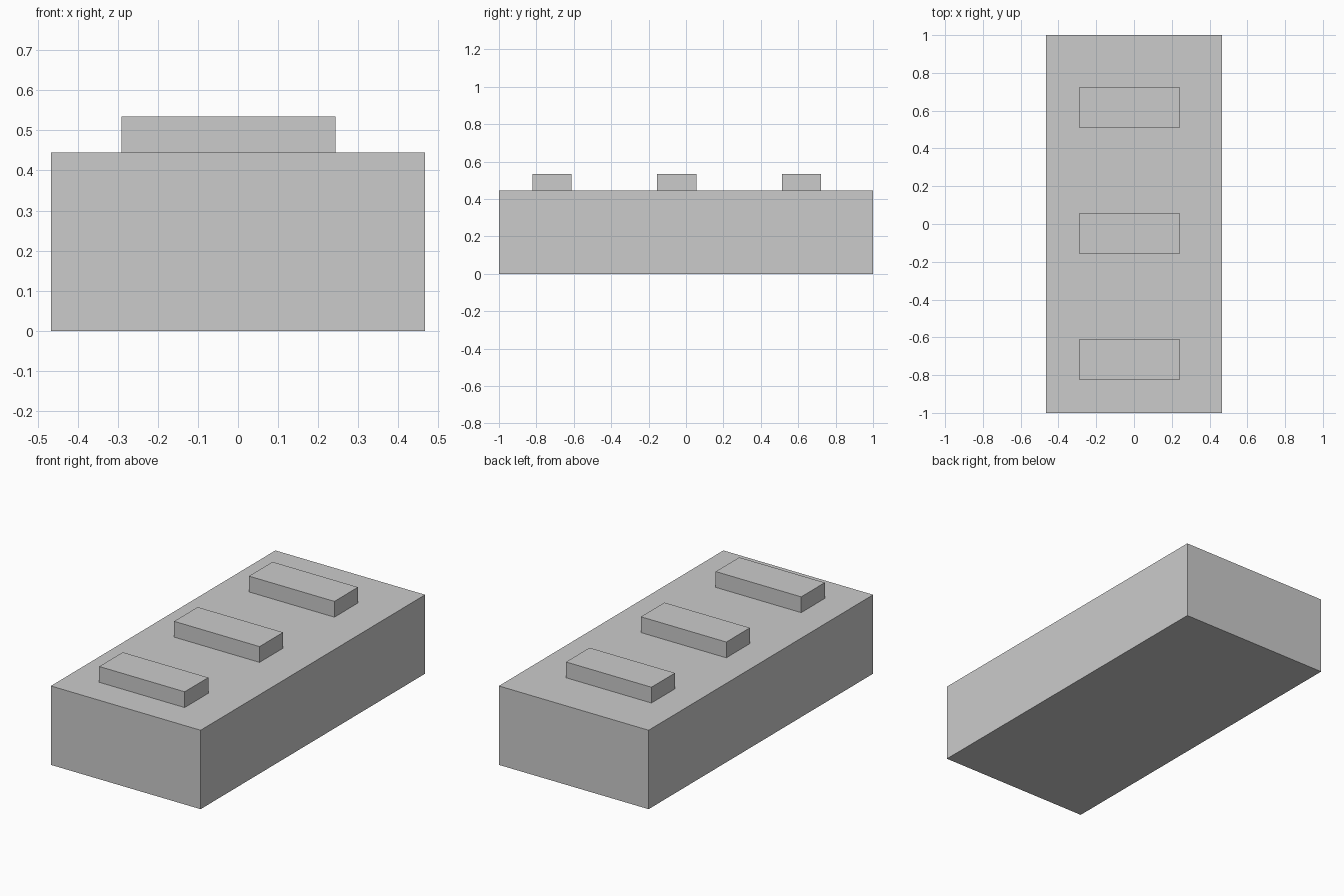
import bpy
import bmesh
from mathutils import Vector

default_cube = bpy.data.objects.get("Cube")
if default_cube:
    bpy.data.objects.remove(default_cube, do_unlink=True)

# Single plain grey
GREY = (0.6, 0.6, 0.6, 1.0)
grey = bpy.data.materials.new("plain grey")
grey.use_nodes = True
grey.diffuse_color = GREY
grey.node_tree.nodes["Principled BSDF"].inputs["Base Color"].default_value = GREY


def box(name, low, high):
    """Flat-faced block between two opposite corners."""
    low, high = Vector(low), Vector(high)
    bm = bmesh.new()
    bmesh.ops.create_cube(bm, size=1)
    bmesh.ops.scale(bm, vec=high - low, verts=bm.verts)
    mesh = bpy.data.meshes.new(name)
    bm.to_mesh(mesh)
    bm.free()
    mesh.materials.append(grey)
    obj = bpy.data.objects.new(name, mesh)
    obj.location = (low + high) / 2
    bpy.context.collection.objects.link(obj)
    return obj


# Main block
TOP = 0.445
box("base_block", (-0.467, -1, 0), (0.467, 1, TOP))

# Three raised bars across the top, slightly off centre
for label, y in (("front", -0.717), ("middle", -0.05), ("back", 0.617)):
    box(label + "_bar", (-0.29, y - 0.105, TOP), (0.243, y + 0.105, 0.534))
